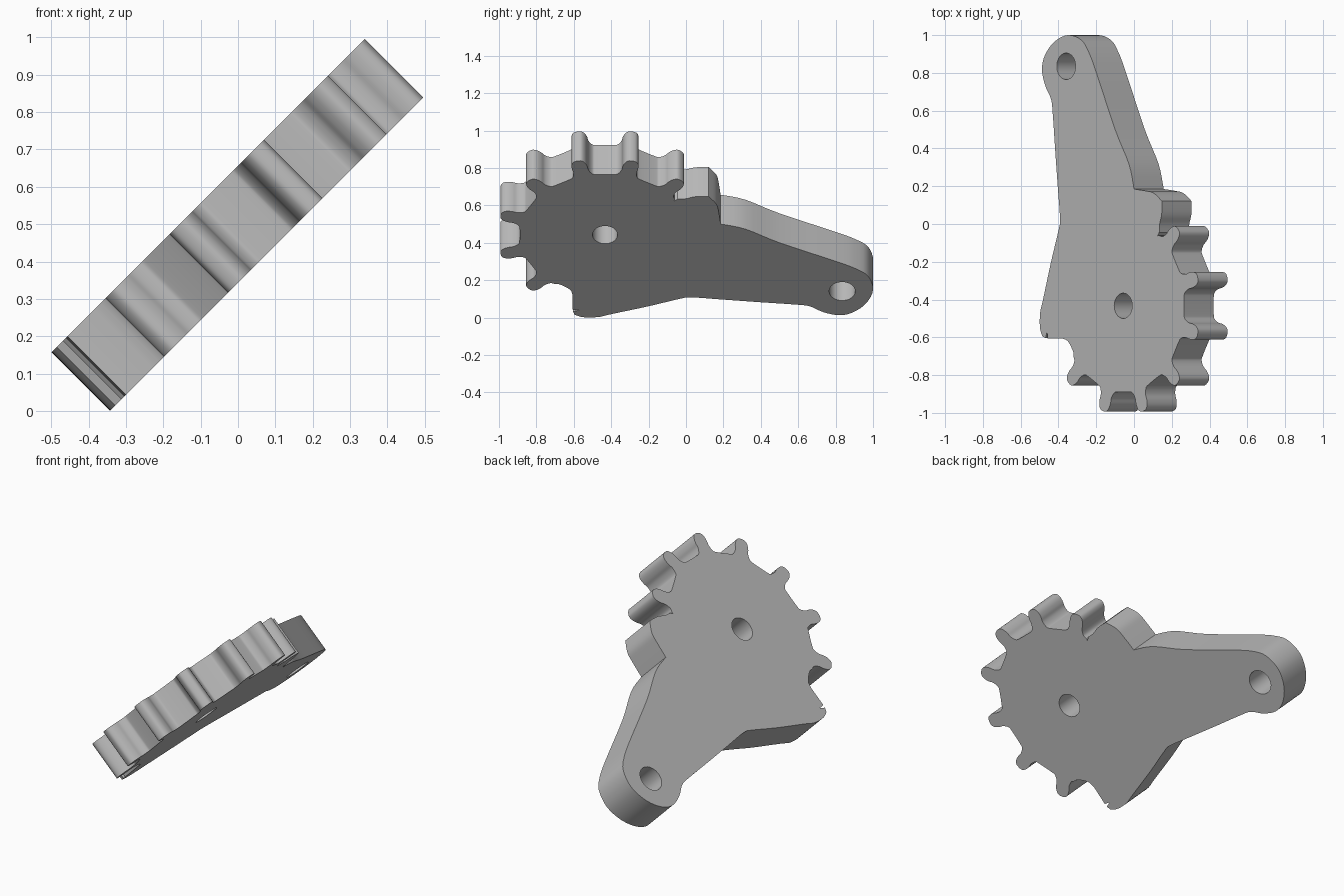
import bpy
from math import sin, cos, pi, radians
from mathutils import Vector

if "Cube" in bpy.data.objects:
    bpy.data.objects.remove(bpy.data.objects["Cube"], do_unlink=True)

GEAR = Vector((0.03, -0.433))
PIVOT = Vector((-0.397, 0.835))
HALF_THICKNESS = 0.111


def smooth(points, steps=4):
    """Rounded path through the points; its two ends stay sharp."""
    p = [Vector(q) for q in points]
    p = [p[0]] + p + [p[-1]]
    path = []
    for a, b, c, d in zip(p, p[1:], p[2:], p[3:]):
        for i in range(steps):
            t = i / steps
            path.append(0.5 * (2 * b + (c - a) * t + (2 * a - 5 * b + 4 * c - d) * t ** 2
                               + (3 * b - a - 3 * c + d) * t ** 3))
    return path + [p[-1]]


def circle(centre, radius, n=40):
    return [centre + radius * Vector((cos(2 * pi * i / n), sin(2 * pi * i / n))) for i in range(n)]


def tooth(angle):
    """One tooth pointing outward, given as side offset and radius."""
    half = [(0.075, 0.452), (0.053, 0.464), (0.041, 0.495), (0.042, 0.525),
            (0.036, 0.555), (0.018, 0.575)]
    profile = [(-s, r) for s, r in half] + [(s, r) for s, r in reversed(half)]
    out = Vector((cos(angle), sin(angle)))
    side = Vector((-out.y, out.x))
    return [GEAR + out * r + side * s for s, r in profile]


# Toothed part of the rim, seven teeth out of twelve
rim = [(-0.43, -0.606), (-0.385, -0.62), (-0.345, -0.675)]
for k in range(7):
    rim += tooth(radians(-135 + 30 * k))
rim += [(0.285, -0.065)]
outline = smooth(rim)

# Stop block beside the last tooth
outline += smooth([(0.30, -0.045), (0.303, 0.0), (0.318, 0.05), (0.32, 0.12)])
outline += smooth([(0.32, 0.121), (0.26, 0.163), (0.2, 0.175), (0.111, 0.185)])

# Arm with its rounded end, then the flared heel
outline += smooth([
    (0.108, 0.2), (0.072, 0.32), (-0.03, 0.5), (-0.17, 0.8), (-0.228, 0.91),
    (-0.285, 0.975), (-0.385, 1.0), (-0.485, 0.965), (-0.555, 0.895), (-0.578, 0.82),
    (-0.555, 0.735), (-0.51, 0.66), (-0.497, 0.58), (-0.48, 0.4), (-0.46, 0.2),
    (-0.443, 0.03), (-0.453, -0.03), (-0.51, -0.2), (-0.57, -0.4), (-0.592, -0.47),
    (-0.593, -0.55), (-0.575, -0.595)])
# Small slit in the heel
outline += [Vector(q) for q in [(-0.552, -0.604), (-0.54, -0.57), (-0.535, -0.606)]]

# Flat profile with two bores, extruded to a plate
profile = bpy.data.curves.new("lever_profile", "CURVE")
profile.dimensions = "2D"
profile.fill_mode = "BOTH"
profile.extrude = HALF_THICKNESS
for loop in (outline, circle(GEAR, 0.067), circle(PIVOT, 0.07)):
    spline = profile.splines.new("POLY")
    spline.points.add(len(loop) - 1)
    for point, q in zip(spline.points, loop):
        point.co = (q.x, q.y, 0, 1)
    spline.use_cyclic_u = True

lever = bpy.data.objects.new("toothed_lever", profile)
bpy.context.collection.objects.link(lever)
lever.location = (0, 0, 0.5)
lever.rotation_euler = (0, -pi / 4, 0)

grey = bpy.data.materials.new("plain_grey")
grey.use_nodes = True
colour = (0.5, 0.5, 0.5, 1)
grey.diffuse_color = colour
grey.node_tree.nodes["Principled BSDF"].inputs["Base Color"].default_value = colour
profile.materials.append(grey)

# Turn into a welded mesh with sharp rims
bpy.ops.object.select_all(action="DESELECT")
lever.select_set(True)
bpy.context.view_layer.objects.active = lever
bpy.ops.object.convert(target="MESH")
bpy.ops.object.mode_set(mode="EDIT")
bpy.ops.mesh.select_all(action="SELECT")
bpy.ops.mesh.remove_doubles(threshold=0.0005)
bpy.ops.mesh.normals_make_consistent(inside=False)
bpy.ops.object.mode_set(mode="OBJECT")
bpy.ops.object.shade_smooth_by_angle(angle=radians(35))
